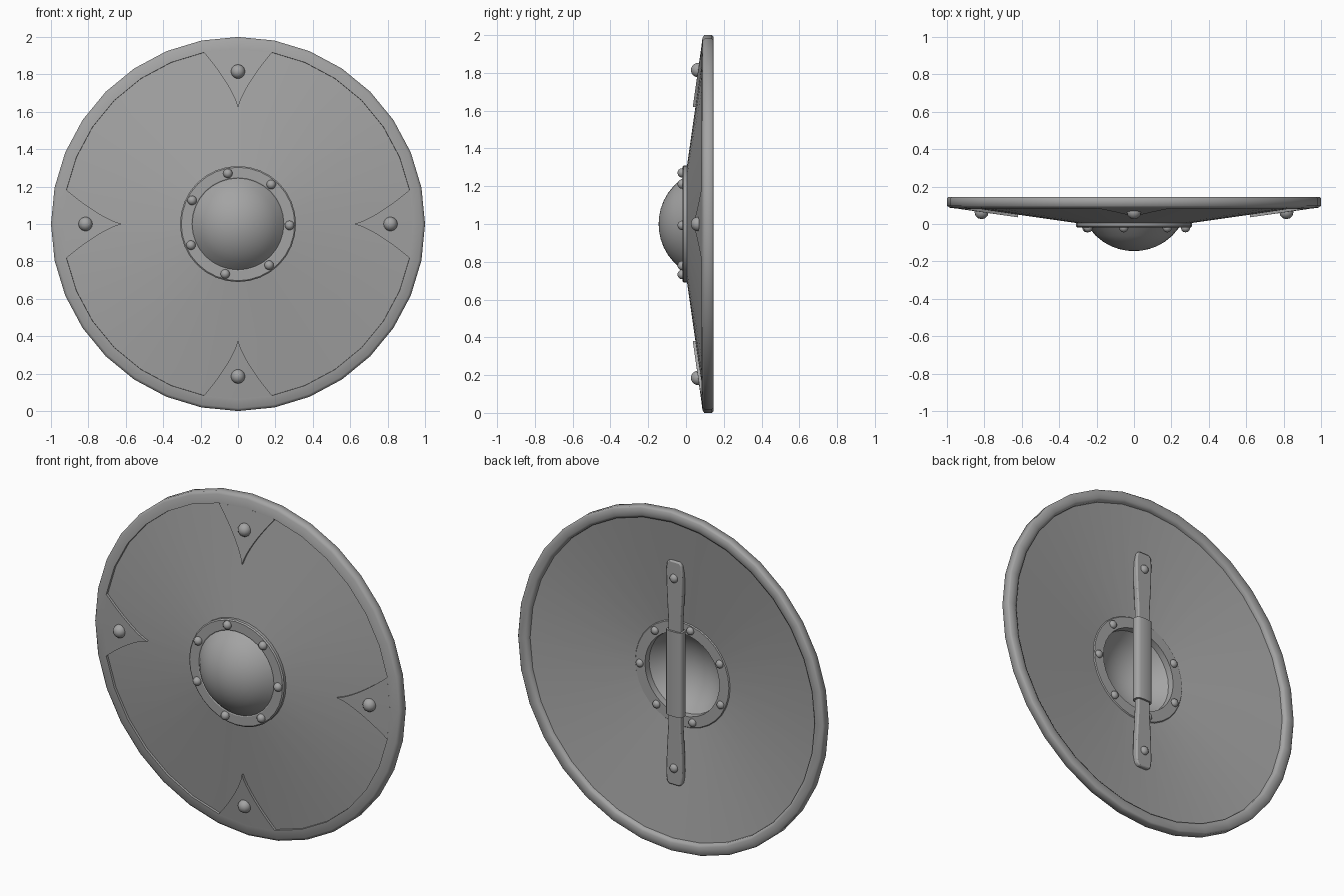
import bpy, bmesh
from math import sin, cos, pi, radians, sqrt
from mathutils import Matrix, Vector

if "Cube" in bpy.data.objects:
    bpy.data.objects.remove(bpy.data.objects["Cube"])

SIDES = 32
HX, HZ = 0.01, 1.027   # handle centre

# Dark iron grey for every part
iron = bpy.data.materials.new("dark_grey")
iron.diffuse_color = (0.37, 0.37, 0.37, 1)
iron.use_nodes = True
iron.node_tree.nodes["Principled BSDF"].inputs["Base Color"].default_value = iron.diffuse_color


def finish(bm, name, angle=30):
    bmesh.ops.remove_doubles(bm, verts=bm.verts, dist=1e-5)
    bmesh.ops.recalc_face_normals(bm, faces=bm.faces)
    me = bpy.data.meshes.new(name)
    bm.to_mesh(me)
    bm.free()
    me.materials.append(iron)
    ob = bpy.data.objects.new(name, me)
    bpy.context.collection.objects.link(ob)
    bpy.ops.object.select_all(action='DESELECT')
    bpy.context.view_layer.objects.active = ob
    ob.select_set(True)
    bpy.ops.object.shade_smooth_by_angle(angle=radians(angle))
    return ob


def polar(r, a, y):
    """Point at radius r, angle a from +x, around the shield axis."""
    return Vector((r * cos(a), y, 1 + r * sin(a)))


def lathe(name, profile, closed=True, angle=30):
    """Revolve (radius, y) points around the shield axis."""
    bm = bmesh.new()
    rings = [[bm.verts.new(polar(r, 2 * pi * i / SIDES, y)) for i in range(SIDES)]
             for r, y in profile]
    n = len(rings)
    for k in range(n if closed else n - 1):
        a, b = rings[k], rings[(k + 1) % n]
        for i in range(SIDES):
            j = (i + 1) % SIDES
            bm.faces.new((a[i], a[j], b[j], b[i]))
    return finish(bm, name, angle)


def rivet(name, pos, radius, depth=1.0):
    bm = bmesh.new()
    bmesh.ops.create_uvsphere(bm, u_segments=12, v_segments=8, radius=radius)
    bmesh.ops.transform(bm, verts=bm.verts,
                        matrix=Matrix.Translation(pos) @ Matrix.Diagonal((1, depth, 1, 1)))
    return finish(bm, name, 60)


def front_y(r):
    return 0.004 + (r - 0.3) * 0.143


# Shallow conical board with a central hole
lathe("board", [(0.245, front_y(0.245)), (0.96, front_y(0.96)),
                (0.96, front_y(0.96) + 0.025), (0.245, front_y(0.245) + 0.025)])

# Metal rim, softly rounded
lathe("rim", [(0.935, 0.081), (0.985, 0.087), (1.0, 0.097), (1.0, 0.137),
              (0.992, 0.145), (0.95, 0.145), (0.935, 0.135), (0.933, 0.11)], angle=62)

# Hollow boss: outer cap, flange, back ring, inner cap
R, A = 0.296, 0.245


def cap(radius, top, steps=6):
    return [(max(radius * k / steps, 1e-7), top + R - sqrt(R * R - (radius * k / steps) ** 2))
            for k in range(steps + 1)]


outer = cap(A, -0.145)
inner = [(r * 0.985, y + 0.014) for r, y in reversed(outer)]
lathe("boss", outer + [(0.25, -0.018), (0.303, -0.018), (0.31, -0.012), (0.31, 0.03),
                       (0.305, 0.036), (0.243, 0.036)] + inner, closed=False)

# Boss rivets, front and back
for i in range(7):
    a = radians(-1.5) + 2 * pi * i / 7
    rivet("boss_rivet_front", polar(0.276, a, -0.02), 0.025)
    rivet("boss_rivet_back", polar(0.276, a, 0.037), 0.023, 0.8)

# Four pointed plates reaching in from the rim, each with a rivet
for q in range(4):
    mid = q * pi / 2
    bm = bmesh.new()
    rows = 10
    layers = []
    for dy in (-0.014, 0.006):
        grid = []
        for k in range(rows + 1):
            t = k / rows
            r = 0.62 + 0.315 * t
            half = radians(11.25) * 0.935 * t ** 1.3 / r
            grid.append([bm.verts.new(polar(r, mid + s * half, front_y(r) + dy))
                         for s in (-1, 0, 1)])
        layers.append(grid)
    f, b = layers
    for k in range(rows):
        for g in layers:
            for c in (0, 1):
                bm.faces.new((g[k][c], g[k][c + 1], g[k + 1][c + 1], g[k + 1][c]))
        for c in (0, 2):
            bm.faces.new((f[k][c], f[k + 1][c], b[k + 1][c], b[k][c]))
    finish(bm, "corner_plate")
    rivet("plate_rivet", polar(0.815, mid, front_y(0.815) - 0.014), 0.038)

# Handle strap across the back
half = [(0.034, 0.66), (0.048, 0.645), (0.053, 0.6), (0.05, 0.48), (0.04, 0.3)]
outline = half + [(x, -z) for x, z in reversed(half)]
outline += [(-x, -z) for x, z in outline]
bm = bmesh.new()
face = bm.faces.new([bm.verts.new((HX + x, 0.062, HZ + z)) for x, z in outline])
ext = bmesh.ops.extrude_face_region(bm, geom=[face])
top = [v for v in ext["geom"] if isinstance(v, bmesh.types.BMVert)]
bmesh.ops.translate(bm, verts=top, vec=(0, 0.036, 0))
strap = finish(bm, "handle_strap")
bev = strap.modifiers.new("soft_edge", 'BEVEL')
bev.width, bev.segments = 0.007, 2

# Grip wrapped around the strap, squared-off oval cross-section
bm = bmesh.new()
bmesh.ops.create_cone(bm, cap_ends=True, segments=16, radius1=1, radius2=1, depth=0.5)
for v in bm.verts:
    x, y = [(abs(c) ** 0.6) * (1 if c > 0 else -1) for c in v.co.xy]
    v.co = (HX + 0.054 * x, 0.08 + 0.03 * y, HZ + v.co.z)
finish(bm, "grip", 40)

# Strap rivets
for s in (-1, 1):
    rivet("strap_rivet", (HX, 0.098, HZ + s * 0.56), 0.025, 0.8)
